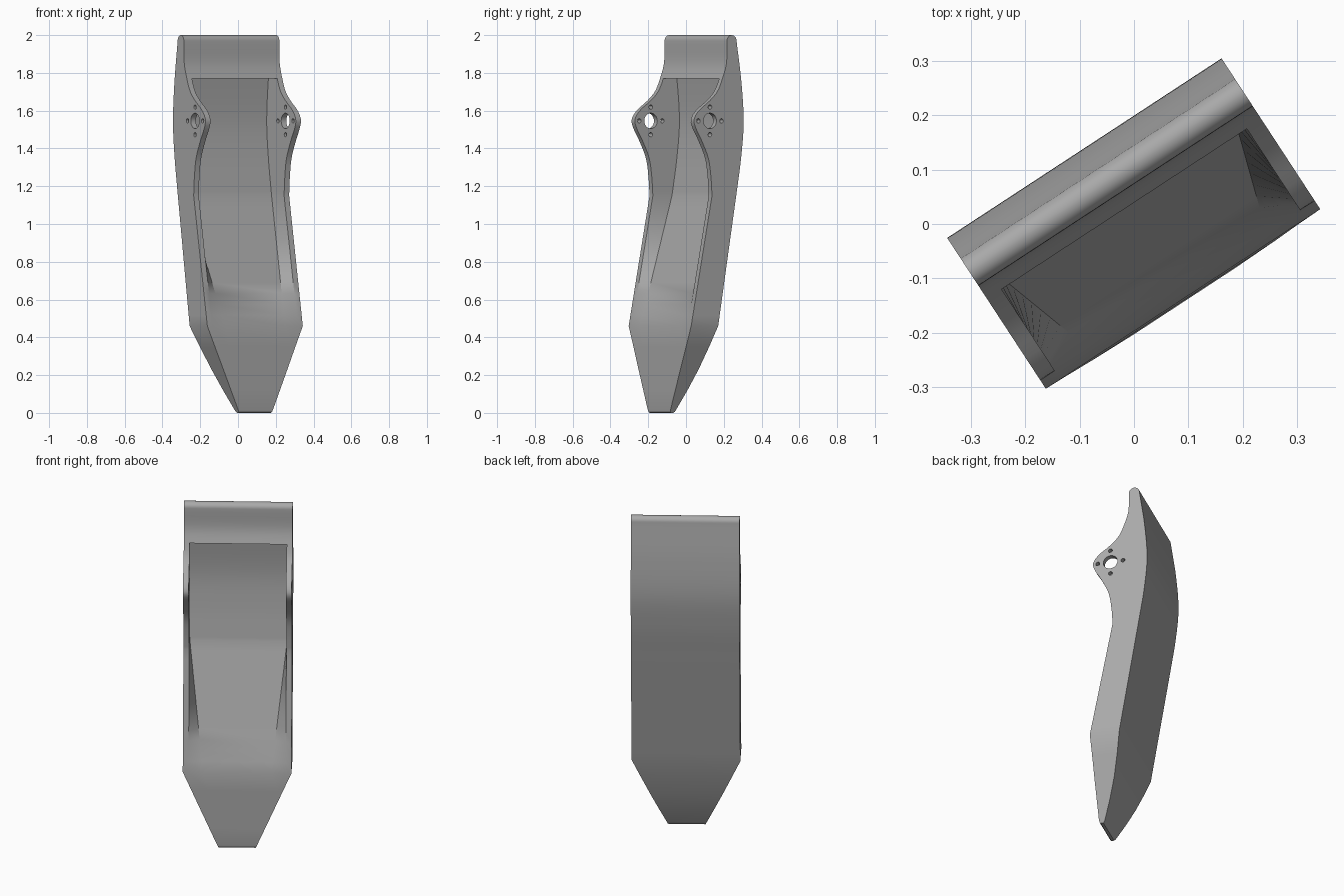
import bpy, bmesh, math
from mathutils import Matrix

if "Cube" in bpy.data.objects:
    bpy.data.objects.remove(bpy.data.objects["Cube"], do_unlink=True)

TURN = math.radians(33.2)
HALF, INNER = 0.302, 0.27          # outer and inner half widths
TIP_HALF, TOP_Z, BEND_Z, CHIN_Z, ROOF_Z = 0.103, 1.97, 1.15, 0.46, 1.77

# Depth against height for the front rim and the back face
FRONT = [(BEND_Z, -.033), (1.25, -.04), (1.35, -.057), (1.45, -.103), (1.5, -.132),
         (1.55, -.147), (1.6, -.116), (1.65, -.05), (1.7, .0), (ROOF_Z, .033),
         (1.85, .058), (TOP_Z, .062)]
BACK = [(BEND_Z, .12), (1.35, .151), (1.54, .167), (1.75, .153), (TOP_Z, .122)]


def lerp(a, b, t):
    return a + (b - a) * t


def curve(pts, z):
    """Smooth interpolation through the points."""
    def slope(i):
        lo, hi = pts[max(i - 1, 0)], pts[min(i + 1, len(pts) - 1)]
        return (hi[1] - lo[1]) / (hi[0] - lo[0])
    i = max(k for k in range(len(pts) - 1) if k == 0 or pts[k][0] <= z)
    (z0, a), (z1, b) = pts[i], pts[i + 1]
    h = z1 - z0
    t = (z - z0) / h
    return (a * (1 + 2 * t) * (1 - t) ** 2 + b * t * t * (3 - 2 * t)
            + h * slope(i) * t * (1 - t) ** 2 + h * slope(i + 1) * t * t * (t - 1))


def section(z, half, back, front, floor, foot):
    """One U-shaped horizontal outline."""
    rim = INNER * half / HALF
    right = [(half, back), (half, front), (rim, front), (foot, floor)]
    return [(x, y, z) for x, y in right] + [(-x, y, z) for x, y in reversed(right)]


rings = []
# Rounded tip and tapered chin
for z, back, front in [(0, -.147, -.162), (.006, -.14, -.168), (.018, -.134, -.17),
                       (.12, -.092, -.169), (.23, -.053, -.168), (.35, -.02, -.166)]:
    half = lerp(TIP_HALF, HALF, z / CHIN_Z)
    rings.append(section(z, half, back, front, front, half * 0.63))

# Sloping lower channel
for i in range(13):
    t = i / 12
    rings.append(section(lerp(CHIN_Z, BEND_Z, t), HALF, lerp(.006, .12, t),
                         lerp(-.165, -.033, t), lerp(-.165, .088, t),
                         lerp(.19, INNER, t)))

# Deep channel between the side lugs, up to its flat roof
for i in range(1, 33):
    z = lerp(BEND_Z, ROOF_Z, i / 32)
    back = curve(BACK, z)
    rings.append(section(z, HALF, back, curve(FRONT, z), back - .032, INNER))

# Solid head above the roof
for i in range(9):
    z = lerp(ROOF_Z, TOP_Z, i / 8)
    front = curve(FRONT, z)
    rings.append(section(z, HALF, curve(BACK, z), front, front, INNER))

# Rounded top edge
for i in range(1, 8):
    a = math.radians(85) * i / 7
    y, r = .092, .03 * math.cos(a)
    rings.append(section(TOP_Z + .03 * math.sin(a), HALF, y + r, y - r, y - r, INNER))

bm = bmesh.new()
loops = [[bm.verts.new(p) for p in ring] for ring in rings]
n = len(loops[0])
for low, high in zip(loops, loops[1:]):
    for k in range(n):
        j = (k + 1) % n
        bm.faces.new((low[k], low[j], high[j], high[k]))
bm.faces.new(loops[0])
bm.faces.new(loops[-1])
bmesh.ops.remove_doubles(bm, verts=bm.verts, dist=1e-5)
bmesh.ops.dissolve_degenerate(bm, edges=bm.edges, dist=1e-6)
bmesh.ops.recalc_face_normals(bm, faces=bm.faces)


def make_object(name, bm):
    mesh = bpy.data.meshes.new(name)
    bm.to_mesh(mesh)
    bm.free()
    obj = bpy.data.objects.new(name, mesh)
    obj.rotation_euler.z = TURN
    bpy.context.collection.objects.link(obj)
    return obj


shell = make_object("leg_shell", bm)

# Shaft hole and four screw holes through both lugs
hole_y, hole_z, reach = -.046, 1.546, .073
spots = [(0, 0, .041)] + [(reach * dx, reach * dz, .0115)
                          for dx, dz in ((1, 0), (-1, 0), (0, 1), (0, -1))]
bm = bmesh.new()
for dy, dz, radius in spots:
    place = Matrix.Translation((0, hole_y + dy, hole_z + dz)) @ Matrix.Rotation(math.pi / 2, 4, 'Y')
    bmesh.ops.create_cone(bm, cap_ends=True, segments=32, radius1=radius,
                          radius2=radius, depth=1, matrix=place)
cutter = make_object("hole_cutter", bm)
cutter.hide_render = True

cut = shell.modifiers.new("holes", 'BOOLEAN')
cut.operation, cut.solver, cut.object = 'DIFFERENCE', 'EXACT', cutter
bpy.ops.object.select_all(action='DESELECT')
bpy.context.view_layer.objects.active = shell
shell.select_set(True)
bpy.ops.object.modifier_apply(modifier=cut.name)
bpy.data.objects.remove(cutter, do_unlink=True)

# Plain grey finish
grey = bpy.data.materials.new("plain_grey")
grey.use_nodes = True
colour = (0.4, 0.4, 0.4, 1)
grey.diffuse_color = colour
grey.node_tree.nodes["Principled BSDF"].inputs["Base Color"].default_value = colour
shell.data.materials.clear()
shell.data.materials.append(grey)
bpy.ops.object.shade_smooth_by_angle(angle=math.radians(25))
